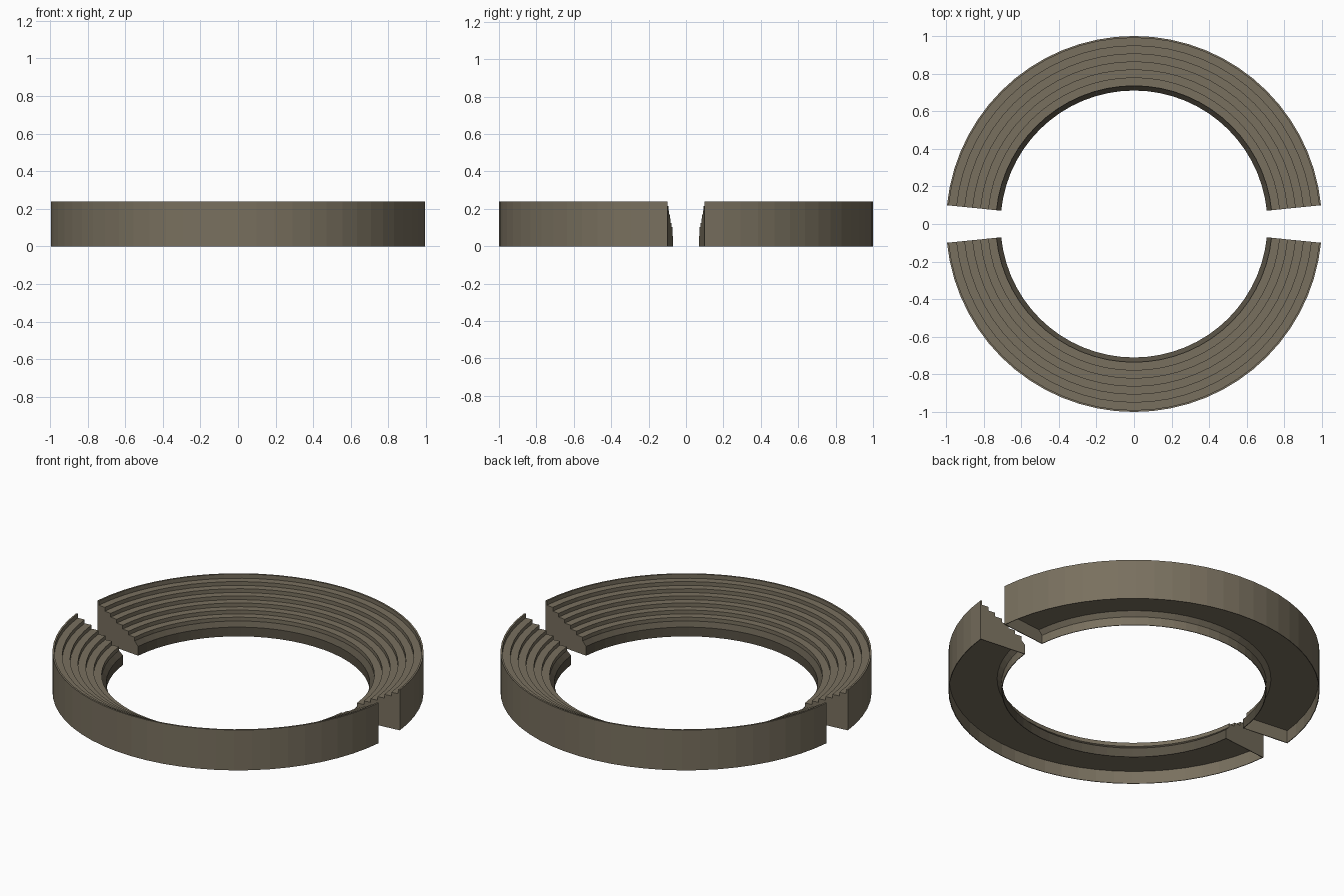
import bpy, bmesh, math

if "Cube" in bpy.data.objects:
    bpy.data.objects.remove(bpy.data.objects["Cube"])


def material(name, rgb):
    m = bpy.data.materials.new(name)
    m.diffuse_color = (*rgb, 1)
    m.use_nodes = True
    m.node_tree.nodes["Principled BSDF"].inputs["Base Color"].default_value = m.diffuse_color
    return m


stone = material("brown grey stone", (0.190, 0.162, 0.113))
dark_stone = material("dark brown stone", (0.095, 0.081, 0.057))


def sweep(bm, profile, a0, a1, segments, dark_edges=()):
    """Sweep a closed (radius, z) profile along an arc and cap both ends."""
    rings = []
    for i in range(segments + 1):
        a = a0 + (a1 - a0) * i / segments
        rings.append([bm.verts.new((r * math.cos(a), r * math.sin(a), z))
                      for r, z in profile])
    n = len(profile)
    for p, q in zip(rings, rings[1:]):
        for j in range(n):
            k = (j + 1) % n
            f = bm.faces.new((p[j], p[k], q[k], q[j]))
            f.material_index = 1 if j in dark_edges else 0
    bm.faces.new(rings[0])
    bm.faces.new(rings[-1][::-1])


# Stepped seating section: outer wall, parapet, six rows, inner barrier
TREAD, RISER, ROWS = 0.0425, 0.0225, 6
profile = [(1.0, 0.0), (1.0, 0.24), (0.99, 0.24)]
r, z = 0.99, 0.215
for _ in range(ROWS):
    profile += [(r, z), (r - TREAD, z)]
    r, z = r - TREAD, z - RISER
profile.append((r, z))
first_dark = len(profile) - 1
profile += [(0.71, 0.055), (0.71, 0.0)]
dark = (first_dark, first_dark + 1)
# Recessed underside
profile += [(0.714, 0.0), (0.714, 0.05), (0.738, 0.075),
            (0.996, 0.075), (0.996, 0.0)]

# Plate closing the recess at each end
plate = [(0.714, 0.0), (0.714, 0.05), (0.738, 0.075),
         (0.996, 0.075), (0.996, 0.0)]

GAP = math.radians(5.72)
THIN = math.radians(0.3)


def half_ring(name, offset):
    a0, a1 = offset + GAP, offset + math.pi - GAP
    bm = bmesh.new()
    sweep(bm, profile, a0, a1, 30, dark)
    sweep(bm, plate, a0, a0 + THIN, 1)
    sweep(bm, plate, a1 - THIN, a1, 1)
    bmesh.ops.recalc_face_normals(bm, faces=bm.faces)
    me = bpy.data.meshes.new(name)
    bm.to_mesh(me)
    bm.free()
    me.materials.append(stone)
    me.materials.append(dark_stone)
    ob = bpy.data.objects.new(name, me)
    bpy.context.collection.objects.link(ob)


half_ring("back_stand", 0.0)
half_ring("front_stand", math.pi)
